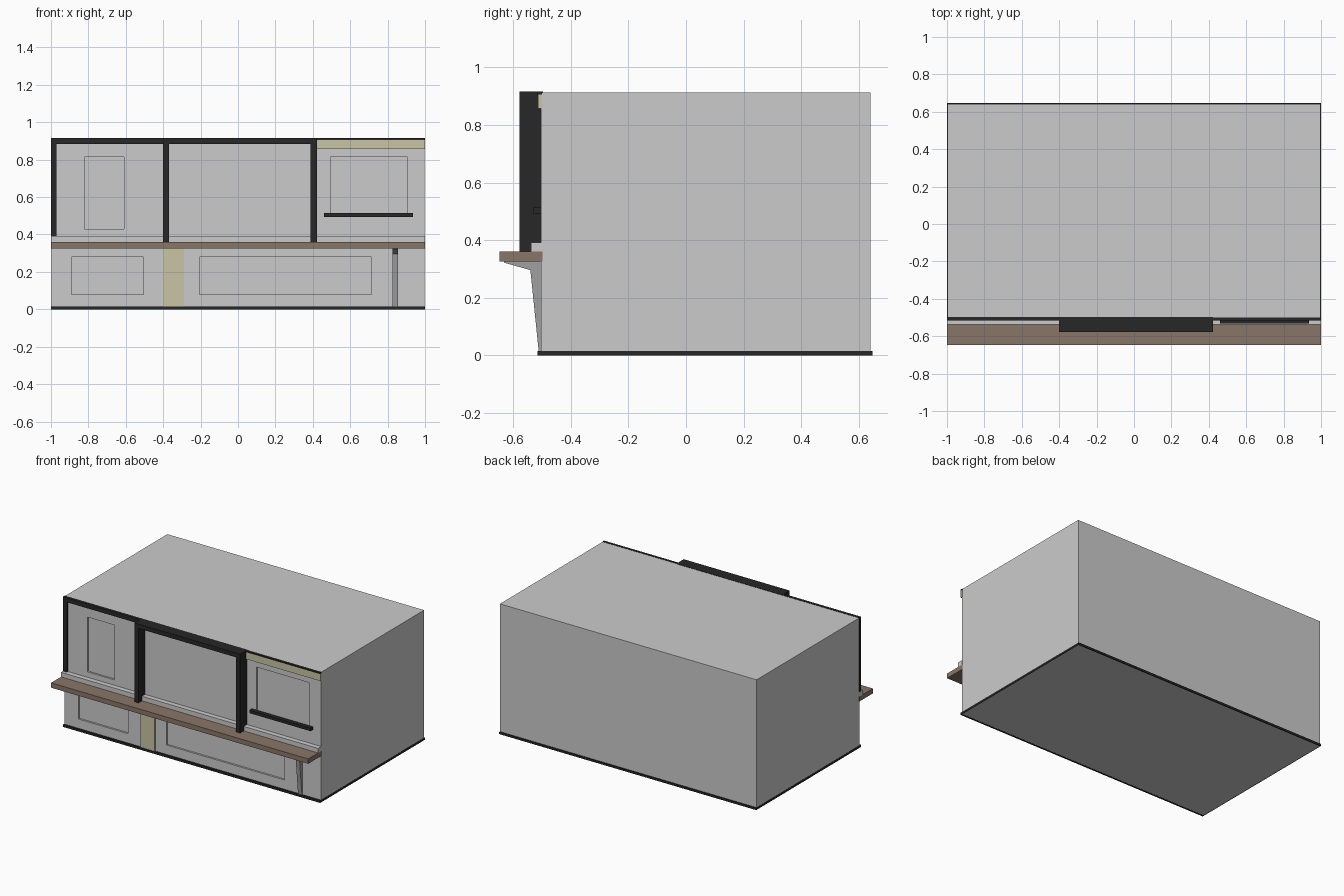
import bpy, bmesh

if "Cube" in bpy.data.objects:
    bpy.data.objects.remove(bpy.data.objects["Cube"])

WALL = -0.503   # y of the front wall
TOP = 0.913     # roof height


def material(name, r, g, b):
    m = bpy.data.materials.new(name)
    m.diffuse_color = (r, g, b, 1)
    m.use_nodes = True
    m.node_tree.nodes["Principled BSDF"].inputs["Base Color"].default_value = m.diffuse_color
    return m


BLACK = material("black_metal", 0.02, 0.02, 0.02)
BROWN = material("brown_wood", 0.25, 0.18, 0.14)
OLIVE = material("olive_panel", 0.58, 0.56, 0.37)
DARK = material("dark_grey", 0.35, 0.35, 0.35)
GLASS = material("pale_glass", 0.9, 0.9, 0.9)


def finish(name, bm, mat):
    bmesh.ops.recalc_face_normals(bm, faces=bm.faces)
    me = bpy.data.meshes.new(name)
    bm.to_mesh(me)
    bm.free()
    ob = bpy.data.objects.new(name, me)
    bpy.context.collection.objects.link(ob)
    if mat:
        me.materials.append(mat)
    return ob


def box(name, x, y, z, mat=None):
    bm = bmesh.new()
    bmesh.ops.create_cube(bm, size=1)
    for v in bm.verts:
        v.co = [lo if c < 0 else hi for c, (lo, hi) in zip(v.co, (x, y, z))]
    return finish(name, bm, mat)


def extrude_profile(name, points, x0, x1, mat=None):
    bm = bmesh.new()
    face = bm.faces.new([bm.verts.new((x0, y, z)) for y, z in points])
    new = bmesh.ops.extrude_face_region(bm, geom=[face])["geom"]
    verts = [g for g in new if isinstance(g, bmesh.types.BMVert)]
    bmesh.ops.translate(bm, verts=verts, vec=(x1 - x0, 0, 0))
    return finish(name, bm, mat)


# Main building volume
body = box("building_body", (-0.998, 0.998), (WALL, 0.641), (0.001, TOP))

# Recessed windows with pale panes
DEPTH = 0.015
windows = {
    "upper_left_window": ((-0.82, -0.61), (0.43, 0.815)),
    "upper_right_window": ((0.495, 0.905), (0.5, 0.815)),
    "lower_left_window": ((-0.89, -0.505), (0.08, 0.28)),
    "shop_window": ((-0.205, 0.715), (0.08, 0.28)),
}
for name, (x, z) in windows.items():
    cutter = box(name + "_cutter", x, (WALL - 0.05, WALL + DEPTH), z)
    cutter.hide_render = True
    mod = body.modifiers.new(name, "BOOLEAN")
    mod.operation = "DIFFERENCE"
    mod.solver = "EXACT"
    mod.object = cutter
    bpy.context.view_layer.objects.active = body
    bpy.ops.object.modifier_apply(modifier=mod.name)
    bpy.data.objects.remove(cutter)
    box(name + "_pane", x, (WALL + DEPTH - 0.002, WALL + DEPTH + 0.004), z, GLASS)

# Black skirting around the foot of the building
SKIRT = (0, 0.015)
box("skirting_front", (-1, 1), (-0.516, WALL), SKIRT, BLACK)
box("skirting_back", (-1, 1), (0.641, 0.648), SKIRT, BLACK)
for side, s in (("left", -1), ("right", 1)):
    box("skirting_" + side, tuple(sorted((s, s * 0.997))), (WALL, 0.641), SKIRT, BLACK)

# Awning and the sill above it
box("awning", (-1, 1), (-0.648, -0.498), (0.326, 0.36), BROWN)
box("sill", (-1, 1), (-0.538, WALL + 0.003), (0.36, 0.392))

# Tapered bracket under the awning
extrude_profile("awning_bracket",
                [(-0.5, 0.012), (-0.511, 0.012), (-0.54, 0.296),
                 (-0.632, 0.322), (-0.632, 0.328), (-0.5, 0.328)],
                0.825, 0.855, DARK)

# Deep black frame around the central bay
FRAME_TOP = TOP + 0.002
DEEP = (-0.578, -0.496)
box("centre_post_left", (-0.4, -0.37), DEEP, (0.36, FRAME_TOP), BLACK)
box("centre_post_right", (0.388, 0.422), DEEP, (0.36, FRAME_TOP), BLACK)
box("centre_beam", (-0.37, 0.388), DEEP, (0.884, FRAME_TOP), BLACK)

# Shallow black frame around the left bay
SHALLOW = (-0.516, -0.496)
box("left_post", (-1, -0.97), SHALLOW, (0.392, FRAME_TOP), BLACK)
box("left_beam", (-0.97, -0.4), SHALLOW, (0.884, FRAME_TOP), BLACK)

# Olive panels, right bay trim and window rail
box("olive_fascia", (0.422, 1), (-0.514, WALL + 0.003), (0.856, 0.906), OLIVE)
box("right_roof_trim", (0.422, 1), (-0.517, -0.5), (0.906, FRAME_TOP), BLACK)
box("olive_pillar", (-0.4, -0.29), (-0.511, WALL + 0.003), (0.015, 0.326), OLIVE)
box("window_rail", (0.46, 0.935), (-0.531, WALL), (0.493, 0.514), BLACK)
